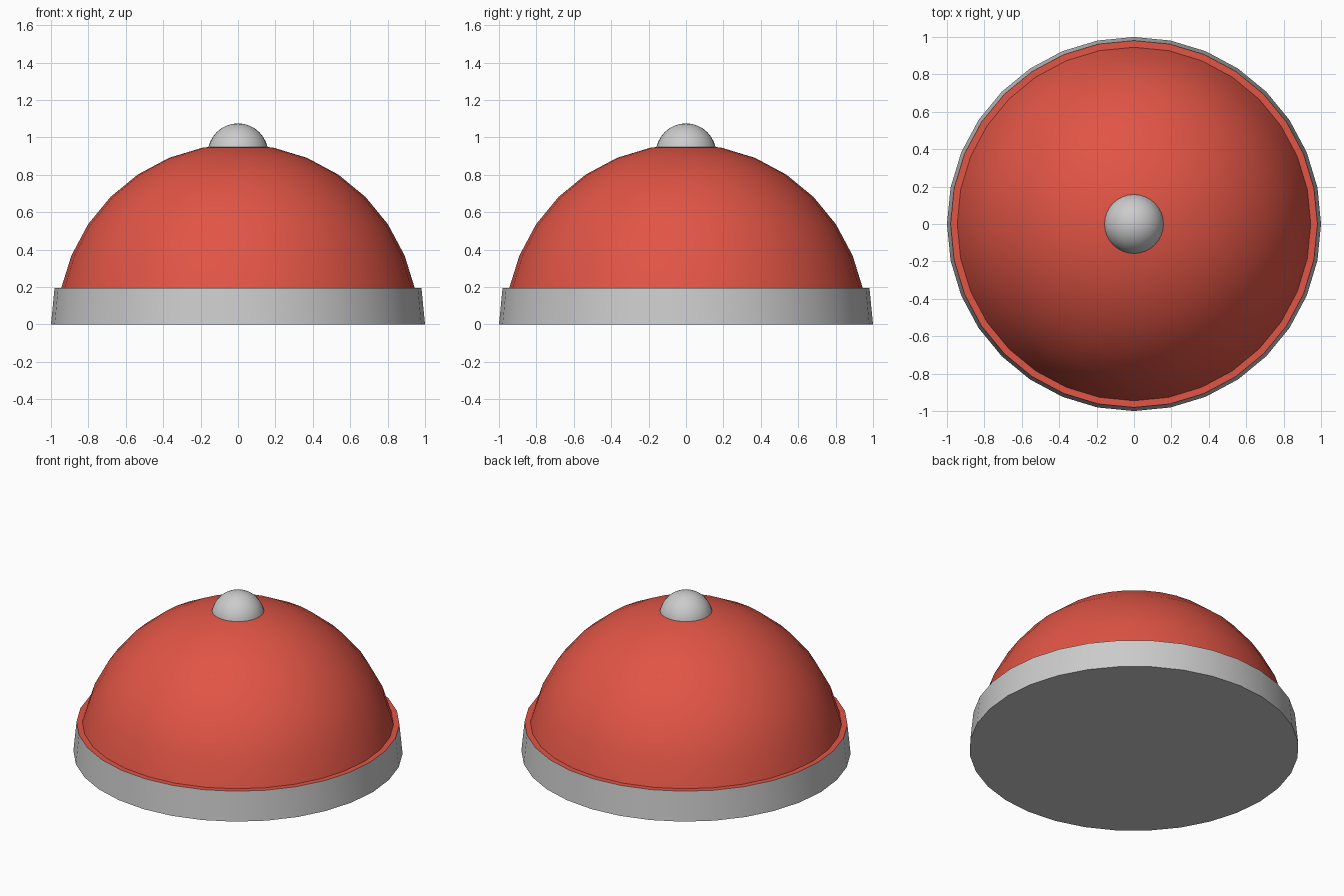
import bpy, bmesh
from math import sin, cos, pi, radians

if "Cube" in bpy.data.objects:
    bpy.data.objects.remove(bpy.data.objects["Cube"])

SEG = 32


def lathe(name, profile, color=None):
    """Revolve (radius, z) points, listed bottom to top, around z."""
    bm = bmesh.new()
    rings = []
    for r, z in profile:
        if r == 0:
            rings.append([bm.verts.new((0, 0, z))])
        else:
            rings.append([bm.verts.new((r * cos(2 * pi * i / SEG), r * sin(2 * pi * i / SEG), z))
                          for i in range(SEG)])
    for a, b in zip(rings, rings[1:]):
        for i in range(SEG):
            j = (i + 1) % SEG
            if len(b) == 1:
                bm.faces.new((a[i], a[j], b[0]))
            else:
                bm.faces.new((a[i], a[j], b[j], b[i]))
    # flat underside for the base
    if name == "base_band":
        bm.faces.new(rings[0][::-1])
    me = bpy.data.meshes.new(name)
    bm.to_mesh(me)
    bm.free()
    ob = bpy.data.objects.new(name, me)
    bpy.context.collection.objects.link(ob)
    if color:
        mat = bpy.data.materials.new(name + "_paint")
        mat.diffuse_color = color
        mat.use_nodes = True
        mat.node_tree.nodes["Principled BSDF"].inputs["Base Color"].default_value = mat.diffuse_color
        me.materials.append(mat)
    smooth(ob)
    return ob


def smooth(ob):
    bpy.ops.object.select_all(action='DESELECT')
    ob.select_set(True)
    bpy.context.view_layer.objects.active = ob
    bpy.ops.object.shade_smooth_by_angle(angle=radians(30))


step = pi / 16
edge = (cos(step), sin(step))

# Grey band: lowest slice of the unit sphere
lathe("base_band", [(1, 0), edge])

# Red cover: narrow flat rim, then an inset dome
k = 0.964
dome = [(k * cos(n * step), k * sin(n * step)) for n in range(2, 8)]
lathe("dome_cover", [edge, (0.945, edge[1])] + dome + [(0, k)], (0.75, 0.09, 0.06, 1))

# Round knob sunk into the top
bpy.ops.mesh.primitive_uv_sphere_add(segments=32, ring_count=16, radius=0.162, location=(0, 0, 0.913))
knob = bpy.context.object
knob.name = "top_knob"
smooth(knob)
